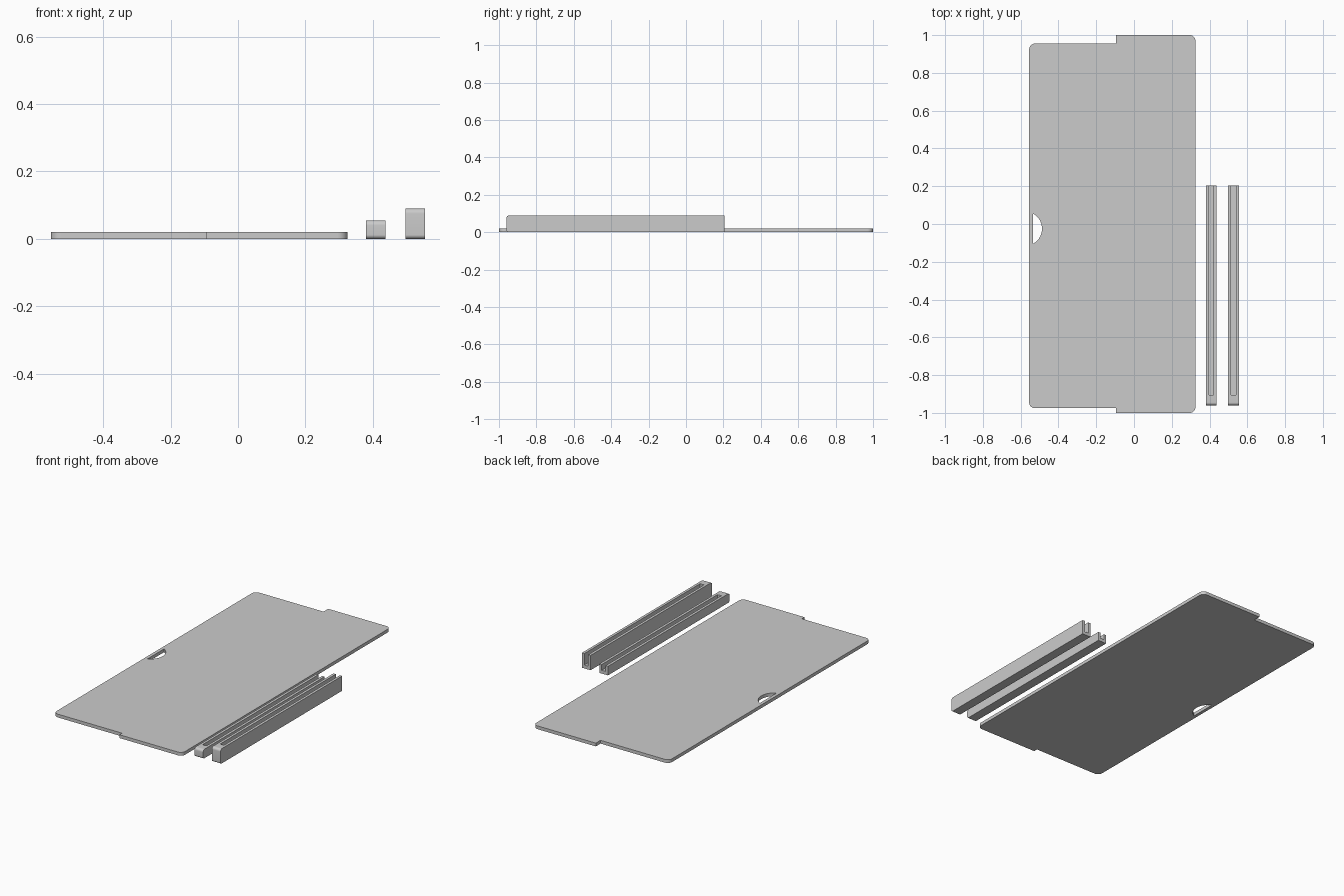
import bpy, bmesh
from math import sin, cos, pi, asin
from mathutils import Vector

if "Cube" in bpy.data.objects:
    bpy.data.objects.remove(bpy.data.objects["Cube"], do_unlink=True)

grey = bpy.data.materials.new("light grey")
grey.use_nodes = True
colour = (0.6, 0.6, 0.6, 1)
grey.diffuse_color = colour
grey.node_tree.nodes["Principled BSDF"].inputs["Base Color"].default_value = colour


def rounded(corners, steps=8):
    """Outline from (a, b, radius) corners, with tangent arcs where radius > 0."""
    points = []
    for i, (a, b, r) in enumerate(corners):
        c = Vector((a, b))
        if r == 0:
            points.append(c)
            continue
        u = (Vector(corners[i - 1][:2]) - c).normalized() * r
        v = (Vector(corners[(i + 1) % len(corners)][:2]) - c).normalized() * r
        for k in range(steps + 1):
            t = k / steps * pi / 2
            points.append(c + u * (1 - sin(t)) + v * (1 - cos(t)))
    return points


def extrude(name, outline, place, depth):
    """Solid prism: place() maps an outline point to 3D, depth is the sweep."""
    bm = bmesh.new()
    face = bm.faces.new([bm.verts.new(place(p)) for p in outline])
    swept = bmesh.ops.extrude_face_region(bm, geom=[face])["geom"]
    bmesh.ops.translate(bm, vec=depth,
                        verts=[g for g in swept if isinstance(g, bmesh.types.BMVert)])
    bmesh.ops.recalc_face_normals(bm, faces=bm.faces)
    mesh = bpy.data.meshes.new(name)
    bm.to_mesh(mesh)
    bm.free()
    mesh.materials.append(grey)
    ob = bpy.data.objects.new(name, mesh)
    bpy.context.collection.objects.link(ob)
    return ob


def cut(ob, cutter):
    mod = ob.modifiers.new("cut", 'BOOLEAN')
    mod.operation, mod.solver, mod.object = 'DIFFERENCE', 'EXACT', cutter
    bpy.context.view_layer.objects.active = ob
    bpy.ops.object.modifier_apply(modifier=mod.name)
    bpy.data.objects.remove(cutter, do_unlink=True)


def smooth(ob):
    bpy.ops.object.select_all(action='DESELECT')
    ob.select_set(True)
    bpy.context.view_layer.objects.active = ob
    bpy.ops.object.shade_smooth_by_angle(angle=pi / 6)


# Flat panel with a stepped edge and rounded outer corners
R = 0.03
panel = extrude("panel", rounded([
    (-0.555, -0.975, R), (-0.095, -0.975, 0), (-0.095, -1, 0), (0.325, -1, R),
    (0.325, 1, R), (-0.095, 1, 0), (-0.095, 0.955, 0), (-0.555, 0.955, R)]),
    lambda p: (p.x, p.y, 0), (0, 0, 0.02))

# Finger pull: circular segment cut through the panel
half, rise = 0.08, 0.048
radius = (half ** 2 + rise ** 2) / (2 * rise)
sweep = asin(half / radius)
arc = [sweep * (k / 12 - 1) for k in range(25)]
cut(panel, extrude("pull_cutter", [
    Vector((-0.535 + rise - radius + radius * cos(a), -0.025 + radius * sin(a))) for a in arc],
    lambda p: (p.x, p.y, -0.1), (0, 0, 0.2)))
smooth(panel)

# Two slotted rails, rounded at the front and open at the back
FRONT, BACK, WIDTH, FLOOR = -0.96, 0.205, 0.058, 0.02
for name, x, height in (("low_rail", 0.38, 0.055), ("tall_rail", 0.497, 0.09)):
    rail = extrude(name, rounded([
        (FRONT, 0, 0.012), (BACK, 0, 0), (BACK, height, 0), (FRONT, height, 0.015)]),
        lambda p: (x, p.x, p.y), (WIDTH, 0, 0))
    slot = extrude("slot_cutter", rounded([
        (-0.905, FLOOR, 0), (BACK + 0.1, FLOOR, 0),
        (BACK + 0.1, 0.2, 0), (-0.905, 0.2, 0)]),
        lambda p: (x + 0.016, p.x, p.y), (0.026, 0, 0))
    cut(rail, slot)
    smooth(rail)
